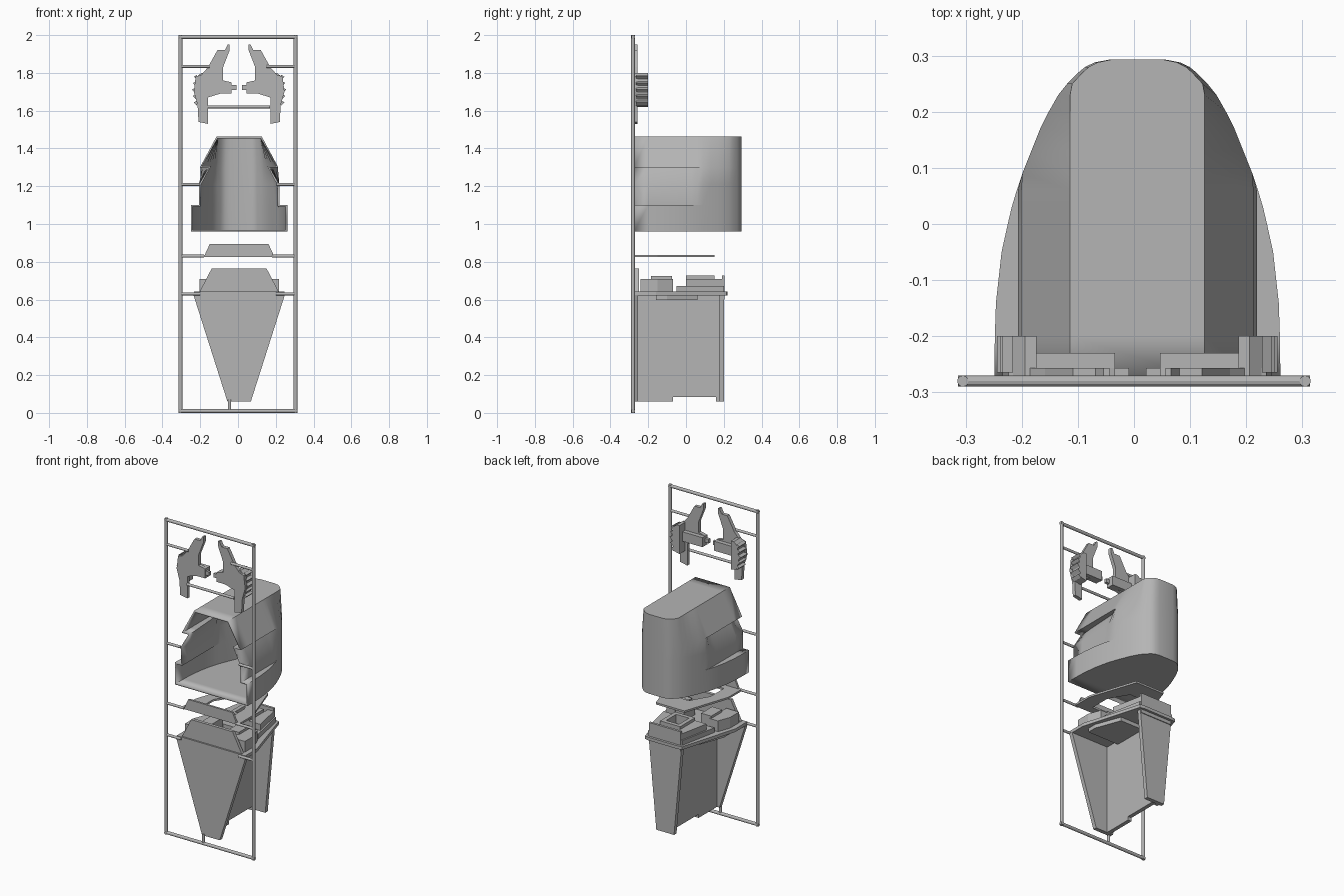
import bpy
import bmesh
from mathutils import Vector

default_cube = bpy.data.objects.get("Cube")
if default_cube:
    bpy.data.objects.remove(default_cube, do_unlink=True)

# single plastic colour
plastic = bpy.data.materials.new("grey plastic")
plastic.use_nodes = True
plastic.diffuse_color = (0.46, 0.46, 0.46, 1)
plastic.node_tree.nodes["Principled BSDF"].inputs["Base Color"].default_value = plastic.diffuse_color

MIDDLE = 0.006   # centre line of the moulded parts
FRAME_Y = -0.28  # plane of the carrier frame


def finish(name, bm, smooth=False):
    bmesh.ops.recalc_face_normals(bm, faces=bm.faces)
    mesh = bpy.data.meshes.new(name)
    bm.to_mesh(mesh)
    bm.free()
    mesh.materials.append(plastic)
    obj = bpy.data.objects.new(name, mesh)
    bpy.context.collection.objects.link(obj)
    if smooth:
        bpy.ops.object.select_all(action="DESELECT")
        obj.select_set(True)
        bpy.context.view_layer.objects.active = obj
        bpy.ops.object.shade_smooth_by_angle(angle=0.5)
    return obj


def prism(name, outline, low, high, axis="y", side=1):
    """Extrude an outline along an axis; side=-1 mirrors it across the centre line."""
    def place(a, b, depth):
        point = (a, depth, b) if axis == "y" else (a, b, depth)
        if axis == "x":
            point = (depth, a, b)
        return Vector((MIDDLE + side * point[0], point[1], point[2]))
    bm = bmesh.new()
    start = [bm.verts.new(place(a, b, low)) for a, b in outline]
    end = [bm.verts.new(place(a, b, high)) for a, b in outline]
    bm.faces.new(start)
    bm.faces.new(end)
    for i in range(len(outline)):
        j = (i + 1) % len(outline)
        bm.faces.new((start[i], start[j], end[j], end[i]))
    return finish(name, bm)


def box(name, x, y, z, side=1):
    outline = [(x[0], z[0]), (x[1], z[0]), (x[1], z[1]), (x[0], z[1])]
    return prism(name, outline, y[0], y[1], side=side)


def symmetric(half):
    return list(half) + [(-a, b) for a, b in reversed(half)]


def rod(name, start, end, radius=0.01):
    a, b = (Vector((p[0], FRAME_Y, p[1])) for p in (start, end))
    bm = bmesh.new()
    bmesh.ops.create_cone(bm, cap_ends=True, segments=12, radius1=radius,
                          radius2=radius, depth=(b - a).length)
    turn = (b - a).to_track_quat("Z", "Y")
    for v in bm.verts:
        v.co = turn @ v.co + (a + b) / 2
    return finish(name, bm, smooth=True)


# carrier frame and its connecting rods
for label, side in (("left", 1), ("right", -1)):
    edge = side * 0.305
    rod(label + "_frame_post", (edge, 0), (edge, 2))
    rod(label + "_claw_rod", (edge, 1.835), (side * 0.15, 1.835), 0.008)
    rod(label + "_shell_rod", (edge, 1.21), (side * 0.205, 1.21), 0.008)
    rod(label + "_plate_rod", (edge, 0.83), (side * 0.18, 0.83), 0.008)
    rod(label + "_base_rod", (edge, 0.63), (side * 0.2, 0.63), 0.008)
rod("frame_bottom", (-0.314, 0.01), (0.314, 0.01))
rod("frame_top", (-0.314, 1.99), (0.314, 1.99))
rod("claw_link_rod", (-0.16, 1.62), (0.17, 1.62), 0.008)
rod("bottom_sprue", (-0.045, 0.01), (-0.045, 0.07), 0.008)

# pair of ribbed claws
claw = [(0.05, 1.95), (0.06, 1.95), (0.075, 1.92), (0.115, 1.92), (0.165, 1.83),
        (0.2, 1.79), (0.23, 1.78), (0.24, 1.7), (0.22, 1.63), (0.215, 1.54),
        (0.165, 1.53), (0.165, 1.67), (0.1, 1.69), (0.04, 1.69), (0.04, 1.75),
        (0.085, 1.76), (0.085, 1.83), (0.05, 1.92)]
grip = [(0.18, 1.62), (0.22, 1.63), (0.235, 1.7), (0.225, 1.78), (0.2, 1.8), (0.18, 1.8)]
for label, side in (("left", 1), ("right", -1)):
    prism(label + "_claw", claw, -0.28, -0.257, side=side)
    prism(label + "_claw_grip", grip, -0.27, -0.2, side=side)
    box(label + "_claw_arm", (0.04, 0.18), (-0.265, -0.23), (1.69, 1.75), side)
    box(label + "_claw_pin", (0.015, 0.05), (-0.275, -0.257), (1.71, 1.735), side)
    for i in range(5):
        z = 1.64 + i * 0.034
        x = 0.222 + 0.01 * (2 - abs(i - 2)) / 2
        tooth = [(x, z - 0.014), (x + 0.018, z + 0.004), (x, z + 0.014)]
        prism(label + "_claw_tooth", tooth, -0.265, -0.2, side=side)

# hollow shell: plan curve of (depth, half width), open at the front
plan = [(-0.275, 0.255), (-0.2, 0.254), (-0.14, 0.252), (-0.05, 0.242), (0, 0.231),
        (0.03, 0.224), (0.06, 0.215), (0.09, 0.205), (0.13, 0.189), (0.17, 0.173),
        (0.2, 0.158), (0.23, 0.141), (0.25, 0.125), (0.27, 0.105), (0.28, 0.093),
        (0.288, 0.076), (0.293, 0.05)]
bm = bmesh.new()
rings = []
for y, wide in plan:
    mid = min(wide, 0.213)
    flare = min(wide, 0.207)
    recess = 0.16 + (y + 0.275) * 0.06
    blend = min(1, max(0, (y - 0.03) / 0.06))
    recess = min(flare, recess + blend * (flare - recess))
    half = [(wide, 0.96), (wide, 1.1), (mid, 1.1), (mid, 1.21),
            (recess, 1.3), (flare, 1.3), (min(0.12, wide * 0.93), 1.463)]
    rings.append([bm.verts.new((MIDDLE + x, y, z)) for x, z in symmetric(half)])
for near, far in zip(rings, rings[1:]):
    for i in range(len(near)):
        j = (i + 1) % len(near)
        bm.faces.new((near[i], near[j], far[j], far[i]))
bm.faces.new(rings[-1])
bmesh.ops.remove_doubles(bm, verts=bm.verts, dist=0.0005)
shell = finish("shell", bm, smooth=True)
wall = shell.modifiers.new("wall", "SOLIDIFY")
wall.thickness = 0.012
wall.offset = -1

# thin flat plate with a window, built from strips, and its upright lip
for label, side in (("left", 1), ("right", -1)):
    strip = [(0.11, -0.28), (0.2, -0.28), (0.2, -0.15), (0.1, 0.15), (0.04, 0.15), (0.04, 0.02),
             (0.11, -0.1)]
    prism(label + "_plate_strip", strip, 0.824, 0.836, axis="z", side=side)
box("plate_front_strip", (-0.12, 0.12), (-0.28, -0.23), (0.824, 0.836))
box("plate_back_strip", (-0.05, 0.05), (0.02, 0.15), (0.824, 0.836))
prism("plate_lip", symmetric([(0.185, 0.83), (0.155, 0.895)]), -0.285, -0.272)

# base deck of the hopper
deck = symmetric([(0.24, -0.28), (0.24, -0.16), (0.13, 0.215), (0.1, 0.22)])
prism("base_deck", deck, 0.622, 0.642, axis="z")
under = symmetric([(0.2, -0.16), (0.2, -0.1), (0.14, 0.06)])
prism("base_underside", under, 0.598, 0.625, axis="z")
riser = symmetric([(0.17, -0.05), (0.12, 0.2)])
prism("base_riser", riser, 0.64, 0.672, axis="z")
prism("base_front_lip", symmetric([(0.21, 0.64), (0.145, 0.765)]), -0.27, -0.25)
for label, side in (("left", 1), ("right", -1)):
    block = [(0.12, -0.24), (0.21, -0.24), (0.21, -0.15), (0.18, -0.07), (0.12, -0.07)]
    prism(label + "_base_block", block, 0.64, 0.71, axis="z", side=side)
    box(label + "_base_pad", (0.06, 0.13), (-0.185, -0.075), (0.64, 0.725), side)
    back_block = [(0.07, 0), (0.15, 0), (0.11, 0.2), (0.07, 0.2)]
    prism(label + "_back_block", back_block, 0.67, 0.71, axis="z", side=side)
    box(label + "_socket_side", (0.045, 0.07), (0, 0.15), (0.67, 0.728), side)
for y in (0, 0.125):
    box("socket_wall", (-0.05, 0.05), (y, y + 0.025), (0.67, 0.728))
box("base_back_lip", (-0.11, 0.11), (0.19, 0.205), (0.6, 0.728))

# hopper: tapered end panels joined by a notched web
prism("hopper_front_panel", symmetric([(0.062, 0.06), (0.242, 0.625)]), -0.28, -0.255)
prism("hopper_back_panel", symmetric([(0.062, 0.06), (0.115, 0.63)]), 0.175, 0.2)
web = [(-0.26, 0.06), (-0.07, 0.06), (-0.07, 0.083), (0.16, 0.083), (0.16, 0.06),
       (0.19, 0.06), (0.19, 0.63), (-0.26, 0.63)]
prism("hopper_web", web, -0.045, -0.02, axis="x")
